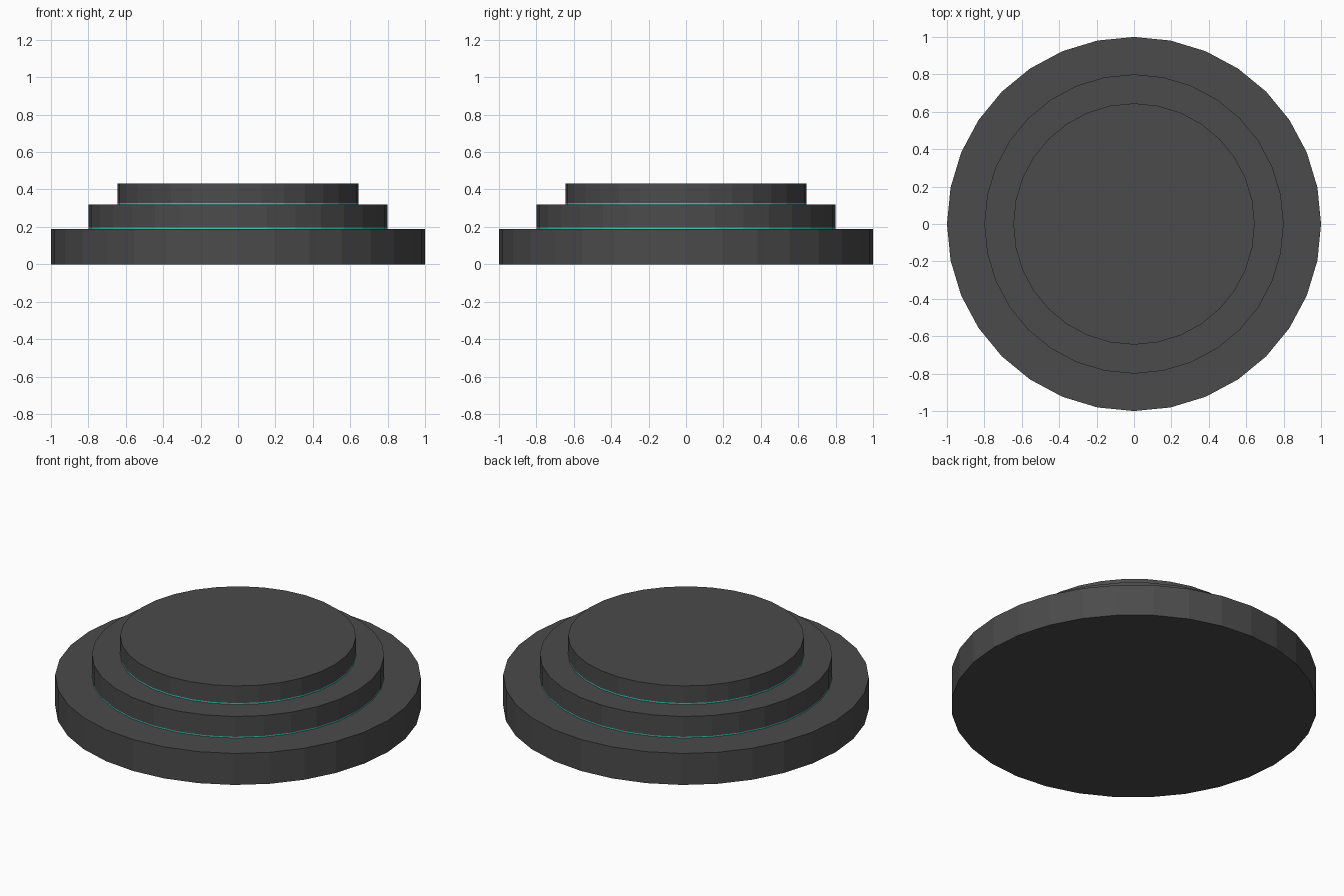
import bpy

if "Cube" in bpy.data.objects:
    bpy.data.objects.remove(bpy.data.objects["Cube"])


def material(name, color):
    m = bpy.data.materials.new(name)
    m.diffuse_color = color
    m.use_nodes = True
    m.node_tree.nodes["Principled BSDF"].inputs["Base Color"].default_value = m.diffuse_color
    return m


dark = material("dark_metal", (0.07, 0.07, 0.07, 1))
teal = material("teal_glow", (0.06, 0.6, 0.48, 1))


def disc(name, radius, z0, z1, mat):
    bpy.ops.mesh.primitive_cylinder_add(
        vertices=32, radius=radius, depth=z1 - z0, location=(0, 0, (z0 + z1) / 2))
    ob = bpy.context.object
    ob.name = name
    ob.data.materials.append(mat)


# Three stacked steps, each upper one resting on a thin light strip
disc("base_step", 1.0, 0.0, 0.19, dark)
disc("lower_light_strip", 0.8, 0.19, 0.197, teal)
disc("middle_step", 0.8, 0.197, 0.32, dark)
disc("upper_light_strip", 0.645, 0.32, 0.328, teal)
disc("top_step", 0.645, 0.328, 0.432, dark)
